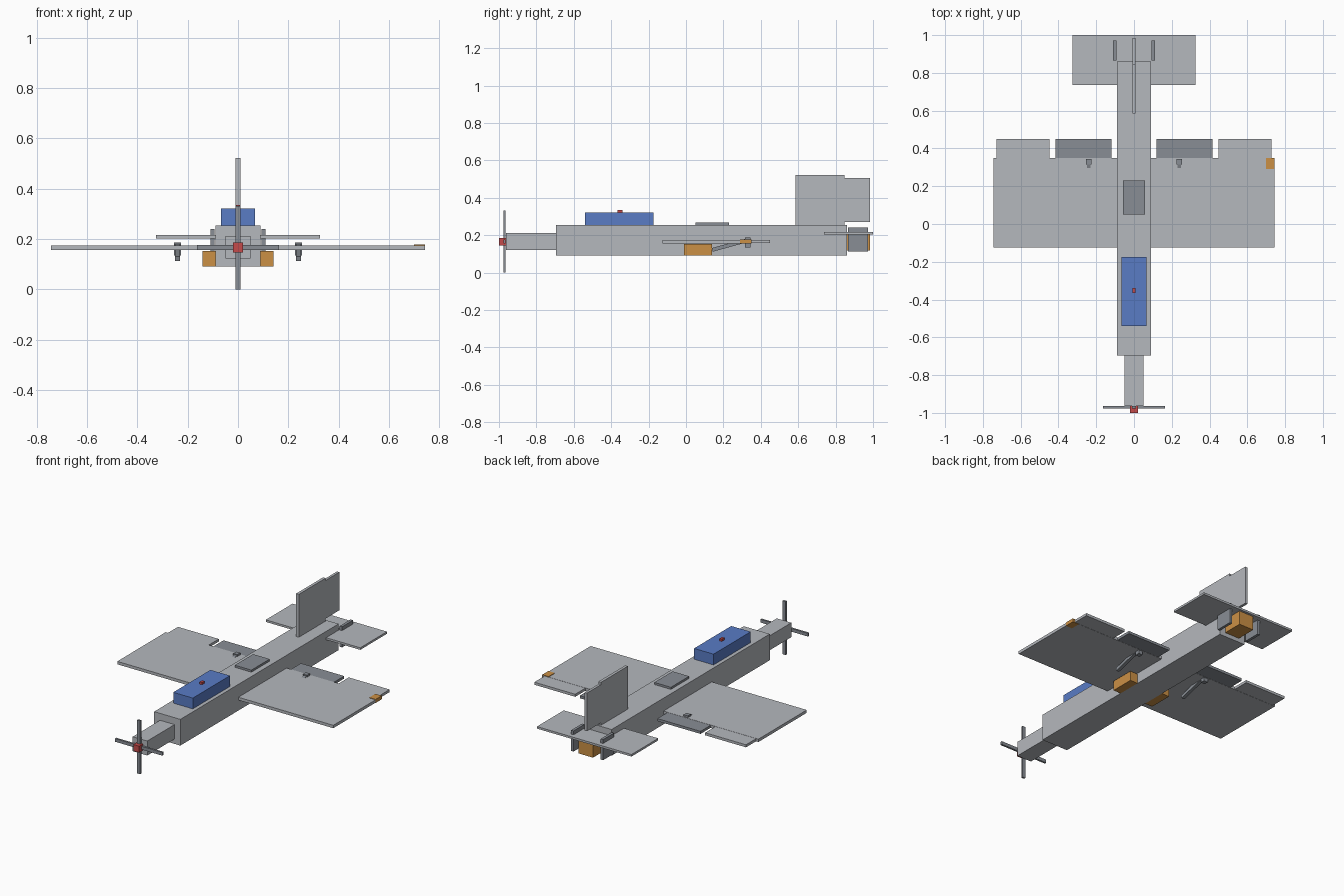
import bpy, bmesh, math
from mathutils import Matrix, Vector

if "Cube" in bpy.data.objects:
    bpy.data.objects.remove(bpy.data.objects["Cube"])


def material(name, rgb):
    m = bpy.data.materials.new(name)
    m.diffuse_color = (*rgb, 1)
    m.use_nodes = True
    m.node_tree.nodes["Principled BSDF"].inputs["Base Color"].default_value = m.diffuse_color
    return m


LIGHT = material("light_gray", (0.46, 0.48, 0.51))
DARK = material("dark_gray", (0.25, 0.27, 0.30))
BLUE = material("canopy_blue", (0.10, 0.20, 0.56))
ORANGE = material("orange", (0.60, 0.28, 0.06))
RED = material("red", (0.56, 0.07, 0.07))


def box(name, mat, x, y, z, pitch=0):
    """Box between the (min, max) limits, tilted about its centre."""
    size = [b - a for a, b in (x, y, z)]
    mid = Vector([(a + b) / 2 for a, b in (x, y, z)])
    bm = bmesh.new()
    bmesh.ops.create_cube(bm, size=1, matrix=Matrix.Translation(mid)
                          @ Matrix.Rotation(pitch, 4, 'X')
                          @ Matrix.Diagonal((*size, 1)))
    me = bpy.data.meshes.new(name)
    bm.to_mesh(me)
    bm.free()
    me.materials.append(mat)
    ob = bpy.data.objects.new(name, me)
    bpy.context.collection.objects.link(ob)
    return ob


def pair(name, mat, x, y, z, pitch=0):
    """The same box on both sides of the centre line."""
    box(name + "_right", mat, x, y, z, pitch)
    box(name + "_left", mat, (-x[1], -x[0]), y, z, pitch)


# Body
box("fuselage", LIGHT, (-0.09, 0.09), (-0.695, 0.86), (0.092, 0.255))
box("nose", LIGHT, (-0.05, 0.05), (-0.963, -0.695), (0.122, 0.212))
box("canopy", BLUE, (-0.067, 0.067), (-0.54, -0.175), (0.255, 0.322))
box("beacon", RED, (-0.008, 0.008), (-0.365, -0.34), (0.322, 0.336))
box("roof_hatch", DARK, (-0.057, 0.057), (0.05, 0.23), (0.255, 0.268))

# Propeller
box("propeller_blade_vertical", DARK, (-0.01, 0.01), (-0.976, -0.964), (0, 0.332))
box("propeller_blade_horizontal", DARK, (-0.163, 0.163), (-0.976, -0.964), (0.156, 0.176))
box("spinner", RED, (-0.02, 0.02), (-1.0, -0.96), (0.146, 0.186))

# Wings and their moving surfaces
pair("wing", LIGHT, (0.09, 0.743), (-0.125, 0.35), (0.157, 0.175))
pair("aileron", LIGHT, (0.447, 0.728), (0.35, 0.45), (0.158, 0.174))
pair("flap", DARK, (0.118, 0.415), (0.35, 0.45), (0.158, 0.174))
box("wing_tip_sensor", ORANGE, (0.70, 0.744), (0.29, 0.35), (0.156, 0.178))

# Slanted flap actuators running through the wing
slope = math.atan2(0.055, 0.20)
pair("actuator_rod", DARK, (0.23, 0.25), (0.137, 0.343), (0.139, 0.159), slope)
pair("actuator_bracket", DARK, (0.226, 0.254), (0.316, 0.345), (0.135, 0.187))

# Side pods under the wing roots
pair("side_pod", ORANGE, (0.09, 0.142), (-0.01, 0.138), (0.092, 0.152))

# Tail
box("tailplane", LIGHT, (-0.325, 0.325), (0.737, 0.87), (0.203, 0.216))
box("elevator", LIGHT, (-0.325, 0.325), (0.87, 1.0), (0.203, 0.216))
box("fin", LIGHT, (-0.009, 0.009), (0.585, 0.848), (0.255, 0.522))
box("rudder", LIGHT, (-0.008, 0.008), (0.848, 0.985), (0.27, 0.507))
pair("tail_side_plate", DARK, (0.093, 0.11), (0.865, 0.972), (0.112, 0.24))
box("tail_exhaust", ORANGE, (-0.05, 0.05), (0.86, 0.985), (0.117, 0.205))
